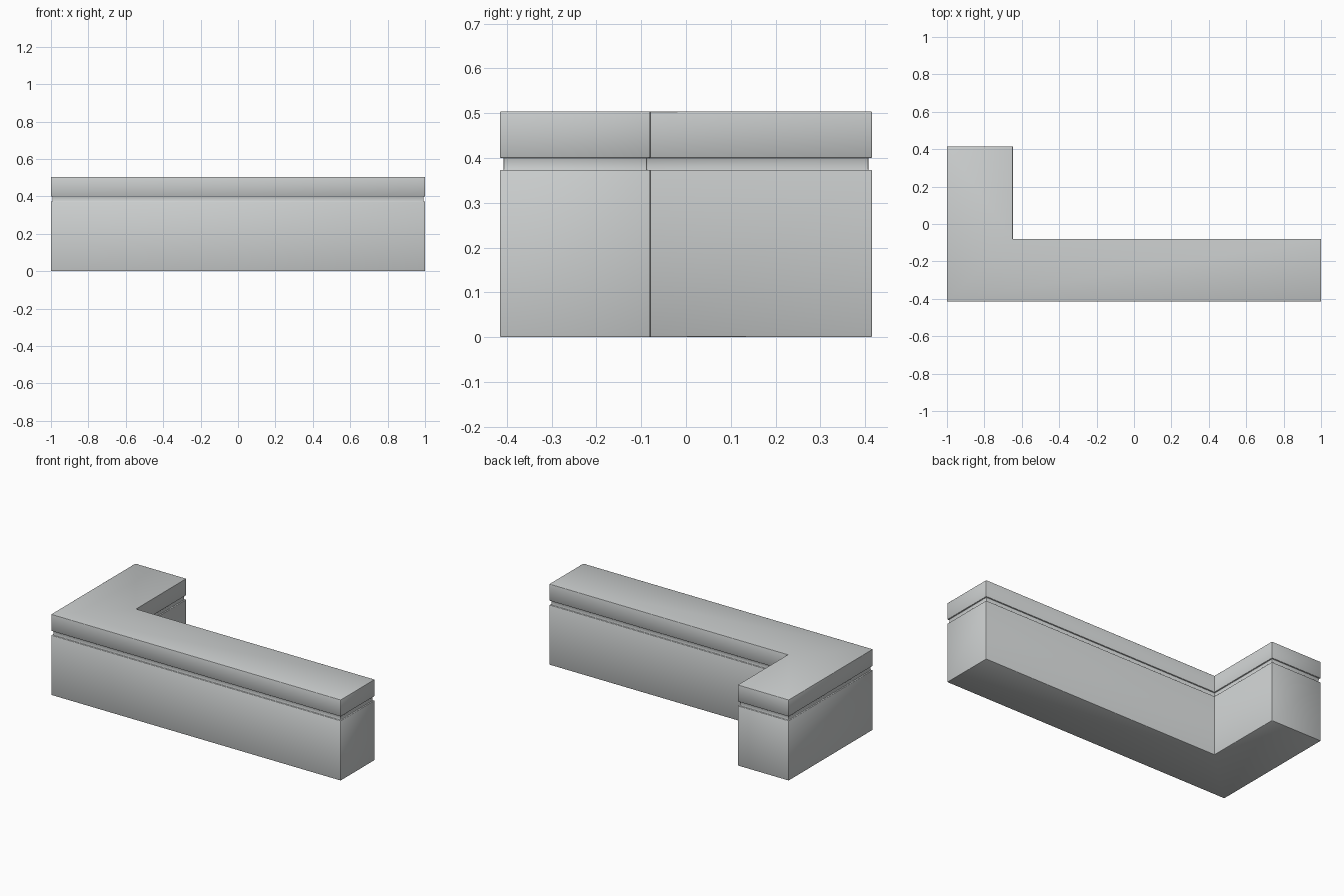
import bpy, bmesh

if "Cube" in bpy.data.objects:
    bpy.data.objects.remove(bpy.data.objects["Cube"])

# One flat colour for the whole counter
mat = bpy.data.materials.new("light grey")
mat.diffuse_color = (0.6, 0.62, 0.62, 1.0)
mat.use_nodes = True
mat.node_tree.nodes["Principled BSDF"].inputs["Base Color"].default_value = mat.diffuse_color


def l_outline(inset):
    """L-shaped plan, counter-clockwise, pulled in by inset."""
    i = inset
    return [(-1 + i, -0.415 + i), (1 - i, -0.415 + i), (1 - i, -0.08 - i),
            (-0.648 - i, -0.08 - i), (-0.648 - i, 0.415 - i), (-1 + i, 0.415 - i)]


# Vertical profile: base, shadow groove, worktop slab (inset, height)
profile = [(0, 0), (0, 0.373), (0.008, 0.373),
           (0.008, 0.400), (0, 0.400), (0, 0.504)]

bm = bmesh.new()
loops = [[bm.verts.new((x, y, z)) for x, y in l_outline(inset)]
         for inset, z in profile]

# Walls between neighbouring loops
for low, high in zip(loops, loops[1:]):
    for k in range(6):
        n = (k + 1) % 6
        bm.faces.new((low[k], low[n], high[n], high[k]))

# Bottom and worktop surface
bm.faces.new(loops[0][::-1])
bm.faces.new(loops[-1])
bmesh.ops.recalc_face_normals(bm, faces=bm.faces)

# Slightly softened edges
bmesh.ops.bevel(bm, geom=bm.edges[:], offset=0.002, segments=2,
                profile=0.5, affect='EDGES', clamp_overlap=True)
for f in bm.faces:
    f.smooth = True

mesh = bpy.data.meshes.new("corner_counter")
bm.to_mesh(mesh)
bm.free()
mesh.materials.append(mat)
counter = bpy.data.objects.new("corner_counter", mesh)
bpy.context.collection.objects.link(counter)
